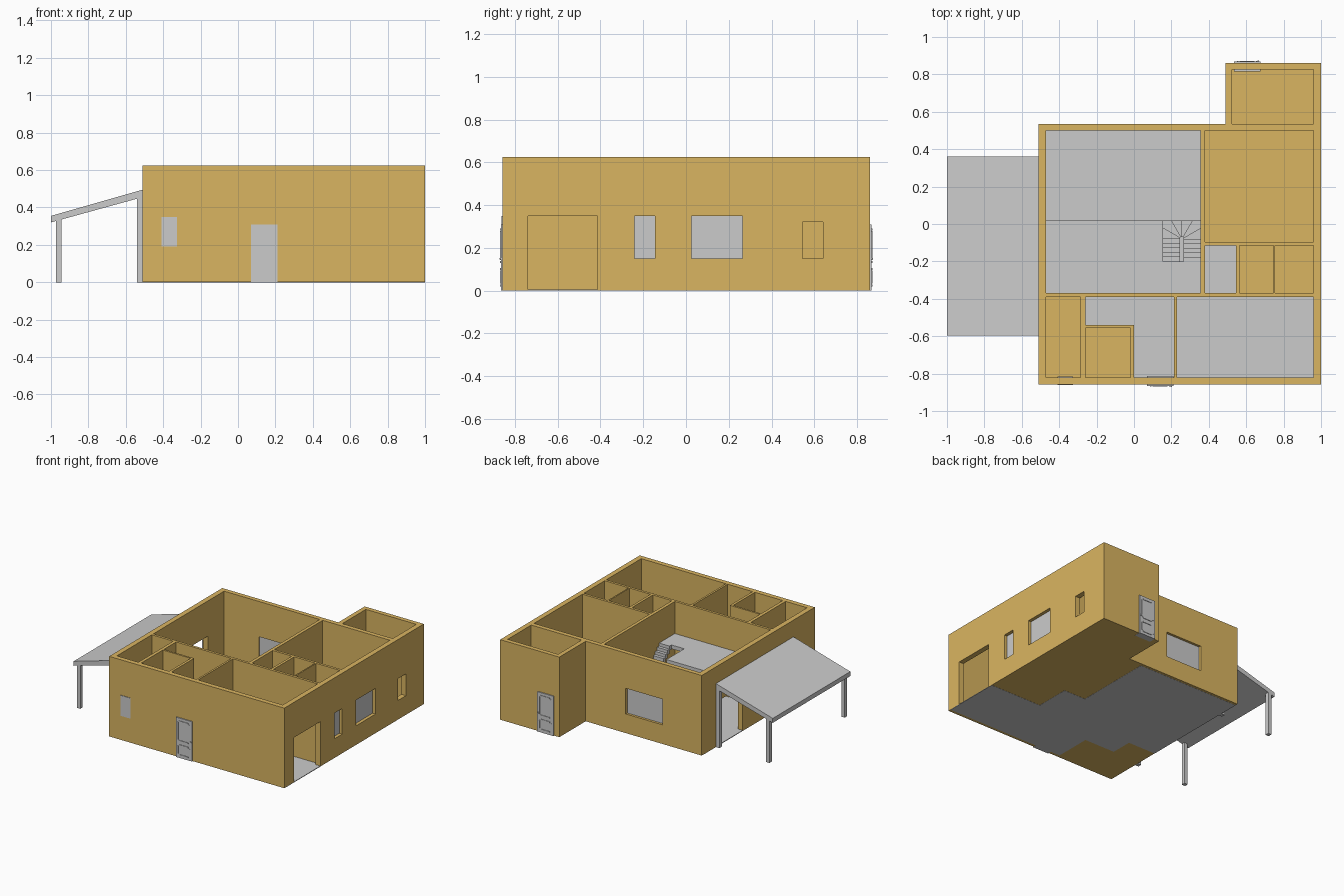
import bpy, bmesh, math
from mathutils import Vector

if "Cube" in bpy.data.objects:
    bpy.data.objects.remove(bpy.data.objects["Cube"])

ochre = bpy.data.materials.new("ochre_wall")
ochre.diffuse_color = (0.70, 0.46, 0.12, 1)
ochre.use_nodes = True
ochre.node_tree.nodes["Principled BSDF"].inputs["Base Color"].default_value = ochre.diffuse_color
H = 0.625


def prism(name, pts, a, b, axis='Z', parent_bm=None):
    """Extrude a 2D outline from a to b along Z (x,y outline) or Y (x,z outline)."""
    bm = parent_bm or bmesh.new()
    place = (lambda p, t: (p[0], p[1], t)) if axis == 'Z' else (lambda p, t: (p[0], t, p[1]))
    lo = [bm.verts.new(place(p, a)) for p in pts]
    hi = [bm.verts.new(place(p, b)) for p in pts]
    bm.faces.new(lo)
    bm.faces.new(hi)
    n = len(pts)
    for i in range(n):
        j = (i + 1) % n
        bm.faces.new((lo[i], lo[j], hi[j], hi[i]))
    return bm if parent_bm else finish(name, bm)


def finish(name, bm):
    bmesh.ops.recalc_face_normals(bm, faces=bm.faces[:])
    me = bpy.data.meshes.new(name)
    bm.to_mesh(me)
    bm.free()
    ob = bpy.data.objects.new(name, me)
    bpy.context.collection.objects.link(ob)
    return ob


def rect(x0, x1, y0, y1):
    return [(x0, y0), (x1, y0), (x1, y1), (x0, y1)]


def box(name, x0, x1, y0, y1, z0, z1, bm=None):
    return prism(name, rect(x0, x1, y0, y1), z0, z1, 'Z', bm)


# House body: solid block, rooms and openings are cut out
walls = prism("house_walls", [(-.51, -.858), (1, -.858), (1, .86), (.49, .86), (.49, .535), (-.51, .535)],
              0.001, H)
walls.data.materials.append(ochre)

hall = [(0, -.82), (.215, -.82), (.215, -.39), (-.26, -.39), (-.26, -.54), (0, -.54)]
grey_rooms = [rect(-.47, .355, -.37, .50), rect(.38, .545, -.37, -.115), hall, rect(.23, .96, -.82, -.39)]
ochre_rooms = [rect(.38, .96, -.095, .50), rect(.525, .96, .535, .825), rect(.565, .745, -.37, -.115),
               rect(.755, .96, -.37, -.115), rect(-.47, -.285, -.82, -.39), rect(-.26, -.02, -.82, -.555)]
cutters = [prism("cutter", r, -.1, 1) for r in grey_rooms]
cutters += [prism("cutter", r, .006, 1) for r in ochre_rooms]
openings = [(.94, 1.1, -.74, -.415, -.1, .35),    # garage door
            (.94, 1.1, -.24, -.145, .15, .35),    # right windows
            (.94, 1.1, .025, .265, .15, .35),
            (.94, 1.1, .545, .64, .15, .32),
            (-.6, -.45, .03, .30, -.1, .35),      # porch doorway
            (-.17, .145, .48, .6, .15, .35)]      # rear window
cutters += [box("cutter", *o) for o in openings]
bpy.context.view_layer.objects.active = walls
for c in cutters:
    c.hide_render = True
    m = walls.modifiers.new("cut", 'BOOLEAN')
    m.operation, m.solver, m.object = 'DIFFERENCE', 'EXACT', c
    bpy.ops.object.modifier_apply(modifier=m.name)
    bpy.data.objects.remove(c)

# Grey floors, running slightly under the walls
prism("living_floor", rect(-.51, .367, -.38, .515), 0, .005)
prism("bath_floor", rect(.367, .555, -.38, -.105), 0, .005)
prism("hall_floor", [(-.01, -.835), (.2225, -.835), (.2225, -.38), (-.272, -.38), (-.272, -.548), (-.01, -.548)],
      0, .005)
prism("garage_floor", rect(.2225, 1, -.835, -.38), 0, .005)

# Window panes
box("side_window_small", .965, .975, -.24, -.145, .15, .35)
box("side_window_large", .965, .975, .025, .265, .15, .35)
box("rear_window", -.17, .145, .508, .516, .15, .35)
box("front_window", -.41, -.325, -.862, -.815, .19, .35)


# Panelled doors; s is the outward y direction
def door(name, x, y, s):
    bm = bmesh.new()
    w = .07

    def slab(x0, x1, z0, z1, d0, d1):
        ya, yb = sorted((y + s * d0, y + s * d1))
        box("", x + x0, x + x1, ya, yb, z0, z1, bm)
    slab(-w, w, 0, .31, -.045, .008)
    for z0, z1 in ((.02, .105), (.13, .29)):
        for e in (-1, 1):
            slab(e * .05 - .004, e * .05 + .004, z0 + .012, z1 - .012, .006, .012)
        for z in (z0, z1 - .008):
            slab(-.04, .04, z, z + .008, .006, .012)
    slab(.056, .064, .145, .153, .006, .014)
    finish(name, bm)


door("front_door", .14, -.858, -1)
door("back_door", .605, .86, 1)

# Upper floor with a stair notch
prism("loft_floor", [(-.47, -.37), (.355, -.37), (.355, -.20), (.155, -.20), (.155, .02), (-.47, .02)], .345, .375)

# Winding stair: straight flight, fan of winders, straight flight back
bm = bmesh.new()
cx, cy, n, fan = .255, -.08, 5, 6
total = 2 * n + fan
rise, run = .375 / total, .12 / n


def tread(i, pts):
    top = rise * (i + 1)
    prism("", pts, max(.005, top - .035), top, 'Z', bm)


def rim(a):
    d = Vector((math.cos(a), math.sin(a)))
    return d * (.1 / max(abs(d.x), abs(d.y)))


for i in range(n):
    y = -.20 + i * run
    tread(i, rect(.155, .245, y, y + run))
    tread(total - 1 - i, rect(.265, .355, y, y + run))
for k in range(fan):
    a0, a1 = math.pi * (1 - k / fan), math.pi * (1 - (k + 1) / fan)
    angles = [a0] + [c for c in (math.pi * .75, math.pi * .25) if a1 < c < a0] + [a1]
    outer = [rim(a) for a in angles]
    inner = [outer[-1] * .1, outer[0] * .1]
    tread(n + k, [(cx + p.x, cy + p.y) for p in outer + inner])
finish("winding_stair", bm)

# Porch: sloping roof on four posts
prism("porch_roof", [(-1, .32), (-.51, .455), (-.51, .495), (-1, .355)], -.595, .36, 'Y')
for side, y in (("front", -.595), ("rear", .33)):
    prism(f"porch_outer_post_{side}", [(-.972, 0), (-.943, 0), (-.943, .345), (-.972, .337)], y, y + .03, 'Y')
    prism(f"porch_wall_post_{side}", [(-.54, 0), (-.51, 0), (-.51, .465), (-.54, .457)], y, y + .03, 'Y')
